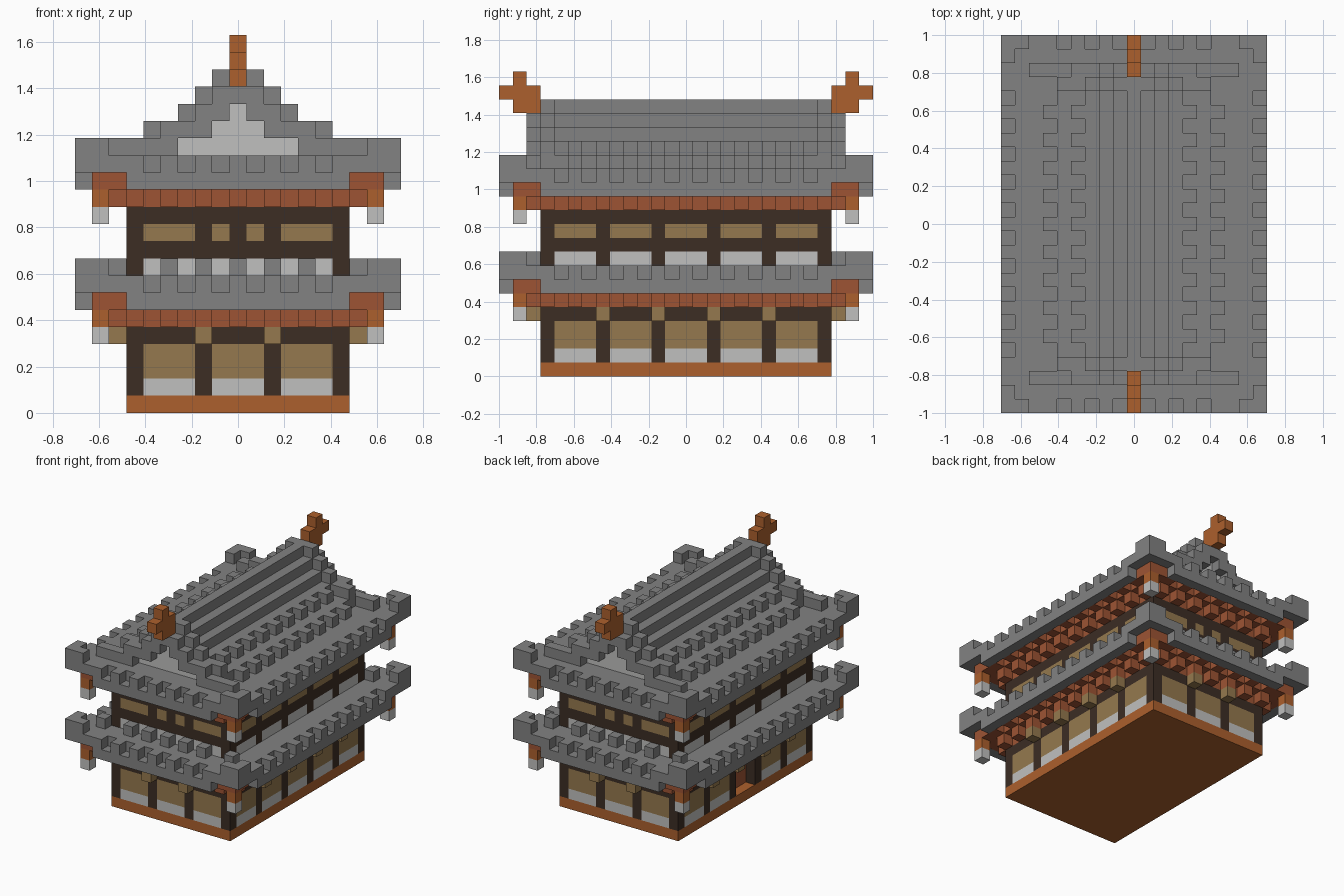
import bpy
import bmesh
from mathutils import Vector

cube = bpy.data.objects.get("Cube")
if cube:
    bpy.data.objects.remove(cube, do_unlink=True)

UNIT = 2 / 27
STOREY = 7   # blocks between the two roofs


def material(name, rgb):
    linear = [((c / 255 + 0.055) / 1.055) ** 2.4 for c in rgb] + [1]
    mat = bpy.data.materials.new(name)
    mat.use_nodes = True
    mat.diffuse_color = linear
    bsdf = mat.node_tree.nodes["Principled BSDF"]
    bsdf.inputs["Base Color"].default_value = linear
    bsdf.inputs["Roughness"].default_value = 0.9
    return mat


GREY = material("roof grey", (130, 130, 130))
WHITE = material("plaster white", (192, 192, 191))
ORANGE = material("orange wood", (172, 96, 45))
RED = material("red brown wood", (158, 84, 52))
TAN = material("tan panel", (149, 121, 78))
DARK = material("dark timber", (60, 45, 36))

blocks = {}   # grid position -> (part name, material)


def fill(part, mat, xs, ys, zs):
    """Fill an inclusive range of blocks."""
    for x in range(xs[0], xs[1] + 1):
        for y in range(ys[0], ys[1] + 1):
            for z in range(zs[0], zs[1] + 1):
                blocks[x, y, z] = (part, mat)


def mirrored(part, mat, xs, ys, zs):
    """Fill a range and its mirror images across x and y."""
    for mx in (xs, (-xs[1], -xs[0])):
        for my in (ys, (-ys[1], -ys[0])):
            fill(part, mat, mx, my, zs)


def slab(part, mat, hx, hy, zs):
    fill(part, mat, (-hx, hx), (-hy, hy), zs)


def teeth(part, mat, ring, z):
    """Every second block along a ring outside the walls."""
    hx, hy = 6 + ring, 10 + ring
    for x in range(0, 7, 2):
        mirrored(part, mat, (x, x), (hy, hy), (z, z))
    for y in range(0, 11, 2):
        mirrored(part, mat, (hx, hx), (y, y), (z, z))


def panels(part, mat, zs):
    """Wall panels between the posts on all four sides."""
    mirrored(part, mat, (3, 5), (10, 10), zs)
    mirrored(part, mat, (0, 1), (10, 10), zs)
    for y in (-8, -4, 0, 4, 8):
        mirrored(part, mat, (6, 6), (y - 1, y + 1), zs)


def eaves(name, z):
    """Rafters, corner brackets and upturned tiled edge; z is the rafter layer."""
    rafters, corners, tiles = name + "_rafters", name + "_corners", name + "_tiles"
    slab(rafters, RED, 6, 10, (z, z))
    teeth(rafters, RED, 1, z)
    slab(rafters, RED, 7, 11, (z + 1, z + 1))
    teeth(rafters, RED, 2, z + 1)
    # hanging corner brackets
    mirrored(corners, RED, (7, 8), (11, 12), (z + 1, z + 1))
    mirrored(corners, ORANGE, (8, 8), (12, 12), (z, z))
    mirrored(corners, WHITE, (8, 8), (12, 12), (z - 1, z - 1))
    # tiled surface with a toothed edge
    slab(tiles, GREY, 8, 12, (z + 2, z + 2))
    mirrored(tiles, GREY, (0, 6), (13, 13), (z + 1, z + 1))
    mirrored(tiles, GREY, (9, 9), (0, 10), (z + 1, z + 1))
    teeth(tiles, GREY, 3, z + 2)
    # upturned corners and hips
    mirrored(tiles, GREY, (7, 9), (13, 13), (z + 2, z + 2))
    mirrored(tiles, GREY, (9, 9), (11, 13), (z + 2, z + 2))
    mirrored(tiles, GREY, (8, 9), (13, 13), (z + 3, z + 3))
    mirrored(tiles, GREY, (9, 9), (12, 13), (z + 3, z + 3))
    mirrored(tiles, GREY, (7, 7), (11, 11), (z + 3, z + 3))


# Base and lower storey
slab("base", ORANGE, 6, 10, (0, 0))
slab("lower_walls", DARK, 6, 10, (1, 4))
panels("lower_walls", WHITE, (1, 1))
panels("lower_walls", TAN, (2, 3))
mirrored("lower_brackets", TAN, (2, 2), (11, 11), (4, 4))
for y in (2, 6):
    mirrored("lower_brackets", TAN, (7, 7), (y, y), (4, 4))

# Recessed door in one long side
for y in (-1, 0, 1):
    for z in (1, 2, 3):
        del blocks[-6, y, z]
fill("door", RED, (-5, -5), (-1, 1), (1, 3))

# Lower roof and upper storey
eaves("lower_roof", 5)
slab("upper_walls", DARK, 6, 10, (7, 11))
panels("upper_walls", WHITE, (8, 8))
panels("upper_walls", TAN, (10, 10))
fill("upper_walls", DARK, (0, 0), (-10, -10), (10, 10))
fill("upper_walls", DARK, (0, 0), (10, 10), (10, 10))
for x in (0, 2, 4):
    mirrored("lower_roof_tiles", GREY, (x, x), (11, 11), (8, 8))

# Upper roof: stepped slope, widened toward the gables
eaves("upper_roof", 5 + STOREY)
slope = (5, 3, 2, 1, 0)
verge = (5, 5, 3, 2, 1)
for i in range(5):
    z = 15 + i
    slab("main_roof", GREY, slope[i], 9, (z, z))
    mirrored("gable_verge", GREY, (0, verge[i]), (10, 10), (z, z))
for y in range(0, 9, 2):
    mirrored("main_roof", GREY, (6, 6), (y, y), (15, 15))
    mirrored("main_roof", GREY, (4, 4), (y, y), (16, 16))

# White gable wall behind its stepped grey frame
for z, half in ((15, 3), (16, 1), (17, 0)):
    mirrored("gable_wall", WHITE, (0, half), (10, 10), (z, z))
for z, inner, outer in ((15, 4, 6), (16, 2, 4), (17, 1, 2), (18, 0, 1)):
    mirrored("gable_verge", GREY, (inner, outer), (11, 11), (z, z))

# Ridge-end ornaments
mirrored("ridge_ornaments", ORANGE, (0, 0), (11, 12), (19, 19))
mirrored("ridge_ornaments", ORANGE, (0, 0), (11, 13), (20, 20))
mirrored("ridge_ornaments", ORANGE, (0, 0), (12, 12), (21, 21))


def build(part):
    """Make one object from the exposed block sides of a part."""
    bm = bmesh.new()
    mats = []
    for pos, (name, mat) in blocks.items():
        if name != part:
            continue
        if mat not in mats:
            mats.append(mat)
        centre = Vector(pos) + Vector((0, 0, 0.5))
        for axis in range(3):
            for sign in (-1, 1):
                n = Vector([sign if k == axis else 0 for k in range(3)])
                if tuple(int(a + b) for a, b in zip(pos, n)) in blocks:
                    continue
                u = Vector([0.5 if k == (axis + 1) % 3 else 0 for k in range(3)])
                v = n.cross(u)
                mid = centre + n / 2
                ring = (mid - u - v, mid + u - v, mid + u + v, mid - u + v)
                face = bm.faces.new([bm.verts.new(p * UNIT) for p in ring])
                face.material_index = mats.index(mat)
    bmesh.ops.remove_doubles(bm, verts=bm.verts, dist=UNIT / 100)
    bmesh.ops.dissolve_limit(bm, angle_limit=0.01, verts=bm.verts,
                             edges=bm.edges, delimit={'MATERIAL'})
    mesh = bpy.data.meshes.new(part)
    for mat in mats:
        mesh.materials.append(mat)
    bm.to_mesh(mesh)
    bm.free()
    bpy.context.collection.objects.link(bpy.data.objects.new(part, mesh))


for part in sorted({name for name, mat in blocks.values()}):
    build(part)
